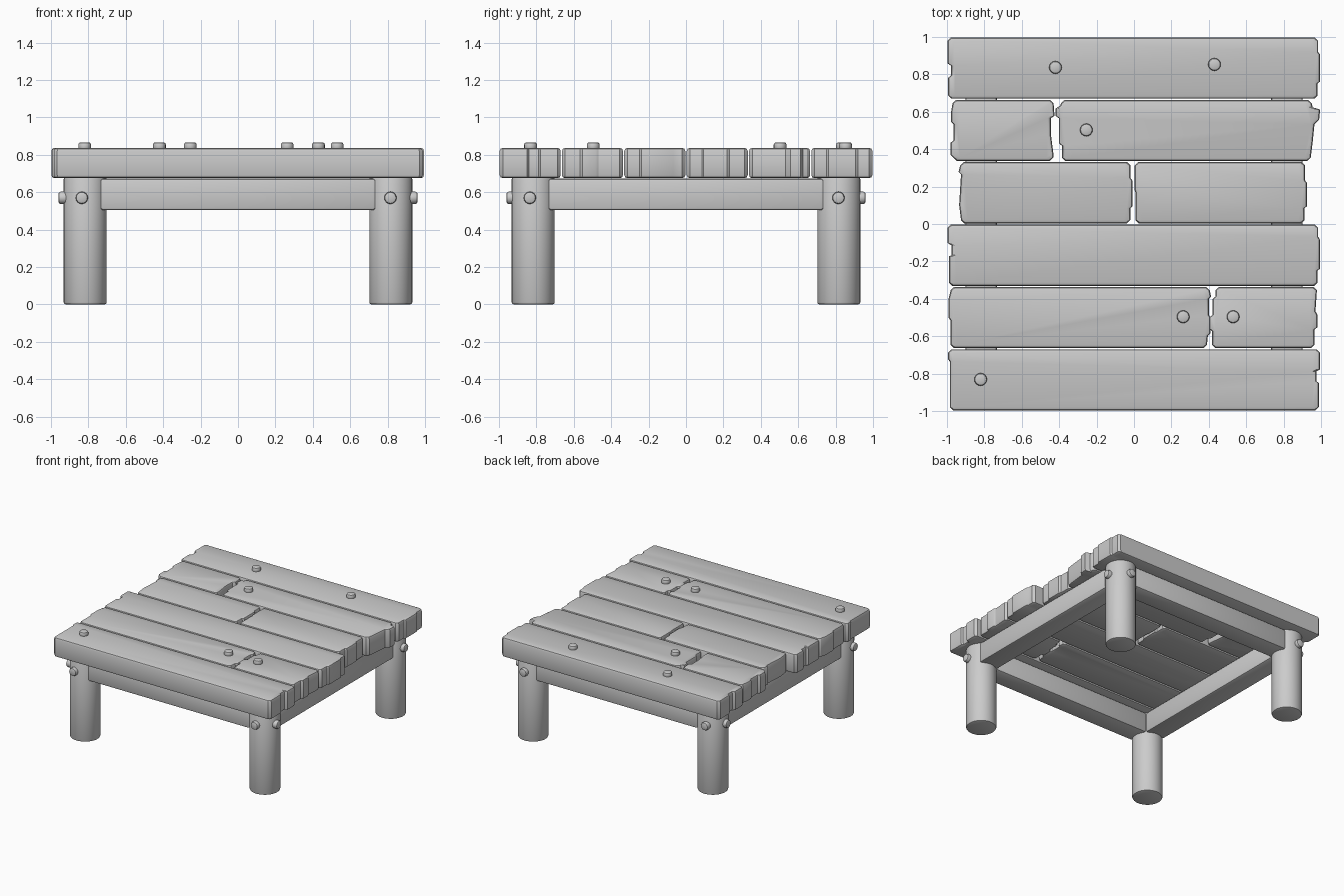
import bpy, bmesh, math
from mathutils import Vector

if "Cube" in bpy.data.objects:
    bpy.data.objects.remove(bpy.data.objects["Cube"])

Z0, Z1 = 0.675, 0.837
LEG = 0.817


def finish(name, bm, angle=35):
    bmesh.ops.recalc_face_normals(bm, faces=bm.faces[:])
    mesh = bpy.data.meshes.new(name)
    bm.to_mesh(mesh)
    bm.free()
    ob = bpy.data.objects.new(name, mesh)
    bpy.context.collection.objects.link(ob)
    bpy.ops.object.select_all(action='DESELECT')
    ob.select_set(True)
    bpy.context.view_layer.objects.active = ob
    bpy.ops.object.shade_smooth_by_angle(angle=math.radians(angle))
    return ob


# Plank: ragged end outlines given as (fraction of width, x), stacked as rounded rings
def plank(name, row, left, right, c=0.018):
    y0, y1 = -1 + row / 3 + 0.003, -1 + (row + 1) / 3 - 0.003
    h = y1 - y0

    def side(pts, s):
        out = [(pts[0][1] + s * c, y0, s), (pts[0][1], y0 + c, s)]
        out += [(x, y0 + f * h, s) for f, x in pts[1:-1]]
        return out + [(pts[-1][1], y1 - c, s), (pts[-1][1] + s * c, y1, s)]

    outline = side(right, -1) + side(left, 1)[::-1]
    bm = bmesh.new()
    rings = []
    for inset, z in ((c, Z0), (0.005, Z0 + 0.005), (0, Z0 + c),
                     (0, Z1 - c), (0.005, Z1 - 0.005), (c, Z1)):
        rings.append([bm.verts.new((x + s * inset, min(max(y, y0 + inset), y1 - inset), z))
                      for x, y, s in outline])
    n = len(outline)
    for a, b in zip(rings, rings[1:]):
        for i in range(n):
            j = (i + 1) % n
            bm.faces.new((a[i], a[j], b[j], b[i]))
    bm.faces.new(rings[0])
    bm.faces.new(rings[-1])
    bmesh.ops.remove_doubles(bm, verts=bm.verts[:], dist=0.0005)
    finish(name, bm, 30)


# Post: cylinder with softened rims, along any axis
def post(name, centre, axis, radius, length, rim, sides):
    bm = bmesh.new()
    bmesh.ops.create_cone(bm, cap_ends=True, segments=sides, radius1=radius,
                          radius2=radius, depth=length)
    rims = [e for e in bm.edges if abs(e.verts[0].co.z - e.verts[1].co.z) < 1e-4]
    bmesh.ops.bevel(bm, geom=rims, offset=rim, segments=2, profile=0.5, affect='EDGES')
    rot = Vector((0, 0, 1)).rotation_difference(Vector(axis)).to_matrix()
    for v in bm.verts:
        v.co = rot @ v.co + Vector(centre)
    return finish(name, bm)


def block(name, centre, size):
    bm = bmesh.new()
    bmesh.ops.create_cube(bm, size=1)
    for v in bm.verts:
        v.co = Vector([a * b for a, b in zip(v.co, size)]) + Vector(centre)
    bmesh.ops.bevel(bm, geom=bm.edges[:], offset=0.014, segments=2, profile=0.5, affect='EDGES')
    finish(name, bm)


# Table top, front row to back row
plank("plank_front", 0, [(0, -.985), (.8, -.985), (.84, -.995), (1, -.995)],
      [(0, .988), (.45, .988), (.48, .975), (.64, .975), (.67, .995), (1, .995)])
plank("plank_second_long", 1, [(0, -.98), (.45, -.98), (.5, -.992), (.8, -.992), (1, -.98)],
      [(0, .39), (.2, .395), (.25, .41), (.5, .41), (.54, .4), (.8, .4), (.84, .412), (1, .405)])
plank("plank_second_short", 1, [(0, .417), (.28, .417), (.32, .4), (.5, .4), (.54, .42),
      (.8, .42), (.84, .435), (1, .435)],
      [(0, .965), (.3, .965), (.34, .98), (.55, .98), (.6, .97), (1, .978)])
plank("plank_third", 2, [(0, -.99), (.48, -.99), (.5, -.975), (.66, -.975), (.7, -.998), (1, -.998)],
      [(0, .982), (.25, .982), (.28, .995), (.75, .995), (.8, .985), (1, .985)])
plank("plank_fourth_left", 3, [(0, -.925), (.3, -.935), (.8, -.925), (.84, -.938), (1, -.93)],
      [(0, -.02), (.25, -.02), (.28, -.008), (.7, -.008), (.74, -.018), (1, -.018)])
plank("plank_fourth_right", 3, [(0, .008), (.5, .008), (.55, .003), (1, .003)],
      [(0, .912), (.25, .912), (.28, .925), (.66, .925), (.7, .915), (1, .915)])
plank("plank_fifth_short", 4, [(0, -.965), (.1, -.98), (.3, -.98), (.34, -.965), (.6, -.965),
      (.64, -.978), (.8, -.978), (1, -.97)],
      [(0, -.432), (.1, -.43), (.45, -.445), (.7, -.445), (.74, -.425), (1, -.43)])
plank("plank_fifth_long", 4, [(0, -.385), (.25, -.385), (.29, -.402), (.7, -.402), (.74, -.42),
      (.86, -.42), (.9, -.395), (1, -.39)],
      [(0, .945), (.3, .955), (.6, .965), (.63, .975), (.68, .99), (.84, .995), (.88, .955), (1, .95)])
plank("plank_back", 5, [(0, -.995), (.34, -.995), (.38, -.978), (.54, -.978), (.58, -.998), (1, -.998)],
      [(0, .982), (.25, .982), (.28, .995), (.72, .995), (.76, .985), (1, .985)])

# Nail heads on the top
for i, (x, y) in enumerate(((-.42, .837), (.43, .853), (-.255, .503),
                            (.263, -.496), (.53, -.496), (-.82, -.831))):
    post(f"top_nail_{i}", (x, y, Z1 + 0.008), (0, 0, 1), 0.034, 0.044, 0.012, 16)

# Legs with two bolts each
for sx, wx in ((-1, "left"), (1, "right")):
    for sy, wy in ((-1, "front"), (1, "back")):
        x, y = sx * LEG, sy * LEG
        post(f"{wy}_{wx}_leg", (x, y, Z0 / 2 + 0.003), (0, 0, 1), 0.115, Z0 + 0.006, 0.012, 32)
        bx, by = (-.835 if sx < 0 else .815), (-.835 if sy < 0 else .815)
        post(f"{wy}_{wx}_bolt_y", (bx, sy * 0.93, 0.57), (0, sy, 0), 0.033, 0.06, 0.012, 16)
        post(f"{wy}_{wx}_bolt_x", (sx * 0.93, by, 0.57), (sx, 0, 0), 0.033, 0.06, 0.012, 16)

# Apron rails between the legs
for s, wy, wx in ((-1, "front", "left"), (1, "back", "right")):
    block(f"{wy}_rail", (0, s * LEG, 0.588), (1.472, 0.168, 0.168))
    block(f"{wx}_rail", (s * LEG, 0, 0.588), (0.168, 1.472, 0.168))
